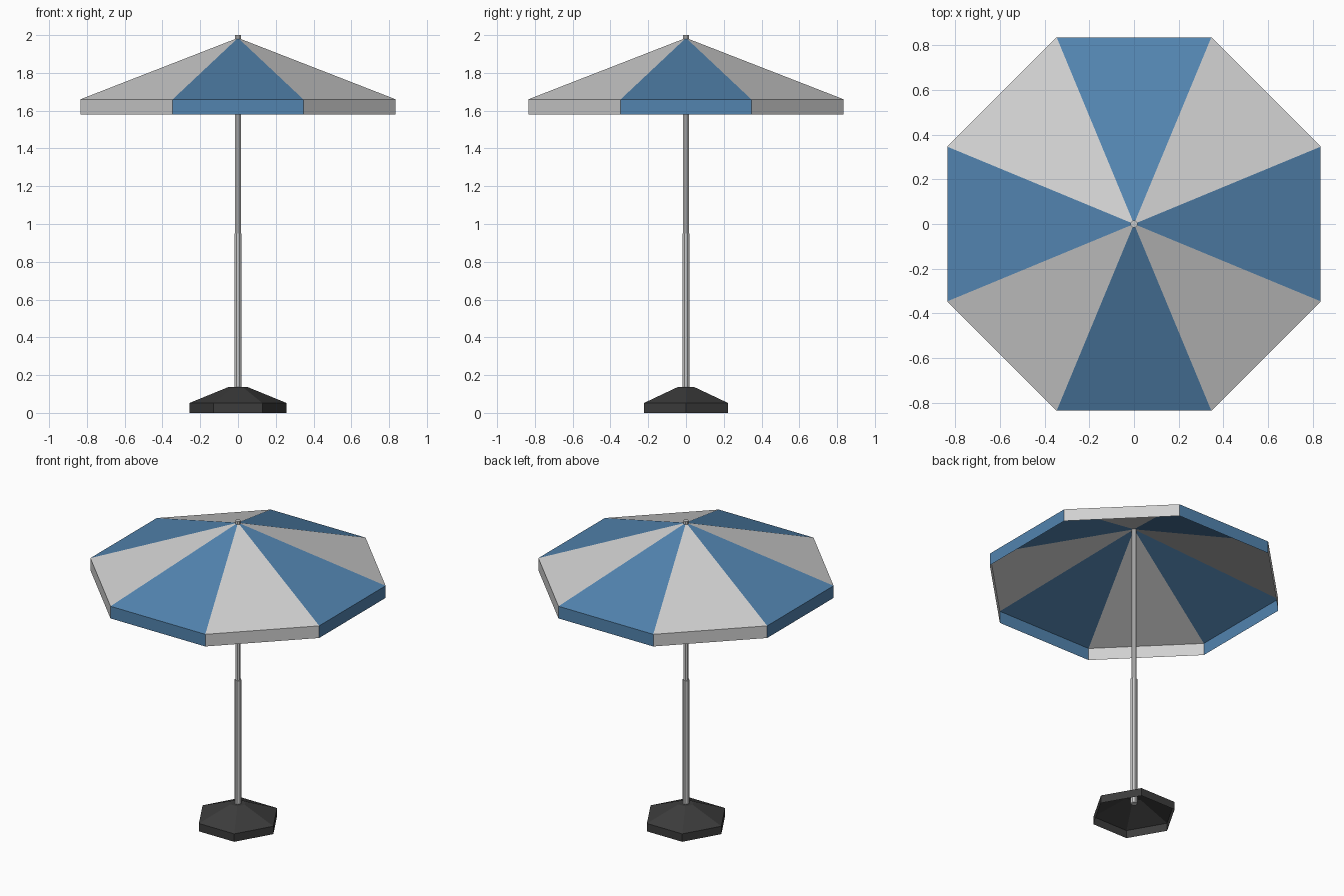
import bpy, bmesh
from math import pi, cos, sin

cube = bpy.data.objects.get("Cube")
if cube:
    bpy.data.objects.remove(cube, do_unlink=True)


def material(name, color):
    mat = bpy.data.materials.new(name)
    mat.use_nodes = True
    mat.diffuse_color = (*color, 1)
    mat.node_tree.nodes["Principled BSDF"].inputs["Base Color"].default_value = (*color, 1)
    return mat


blue = material("canopy blue", (0.085, 0.23, 0.43))
white = material("canopy light grey", (0.63, 0.63, 0.63))
metal = material("pole grey", (0.6, 0.6, 0.6))
dark = material("base charcoal", (0.045, 0.045, 0.045))


def lathe(name, profile, sides, mats, turn=0.0, cap_start=False, cap_end=False):
    """Sweep (radius, z) rings, top to bottom; sides alternate through mats."""
    bm = bmesh.new()
    rings = []
    for r, z in profile:
        if r == 0:
            rings.append([bm.verts.new((0, 0, z))] * sides)
        else:
            angles = [turn + 2 * pi * i / sides for i in range(sides)]
            rings.append([bm.verts.new((r * cos(a), r * sin(a), z)) for a in angles])
    for upper, lower in zip(rings, rings[1:]):
        for i in range(sides):
            j = (i + 1) % sides
            corners = dict.fromkeys((upper[i], lower[i], lower[j], upper[j]))
            face = bm.faces.new(list(corners))
            face.material_index = i % len(mats)
    if cap_start:
        bm.faces.new(rings[0])
    if cap_end:
        bm.faces.new(rings[-1][::-1])
    mesh = bpy.data.meshes.new(name)
    bm.to_mesh(mesh)
    bm.free()
    for mat in mats:
        mesh.materials.append(mat)
    obj = bpy.data.objects.new(name, mesh)
    bpy.context.collection.objects.link(obj)
    return obj


# Eight-panel canopy with a hanging valance, open underneath
rim = 0.835 / cos(pi / 8)
lathe("canopy", [(0, 1.985), (rim, 1.66), (rim, 1.58)], 8, [white, blue], pi / 8)

# Two-stage pole, its tip passing through the canopy
lathe("upper_pole", [(0.016, 2.0), (0.016, 0.93)], 8, [metal], pi / 8, True, True)
lathe("lower_pole", [(0.021, 0.95), (0.021, 0.09)], 8, [metal], pi / 8, True, True)

# Hollow hexagonal foot
lathe("base", [(0.05, 0.137), (0.258, 0.052), (0.258, 0)], 6, [dark], 0, True)
